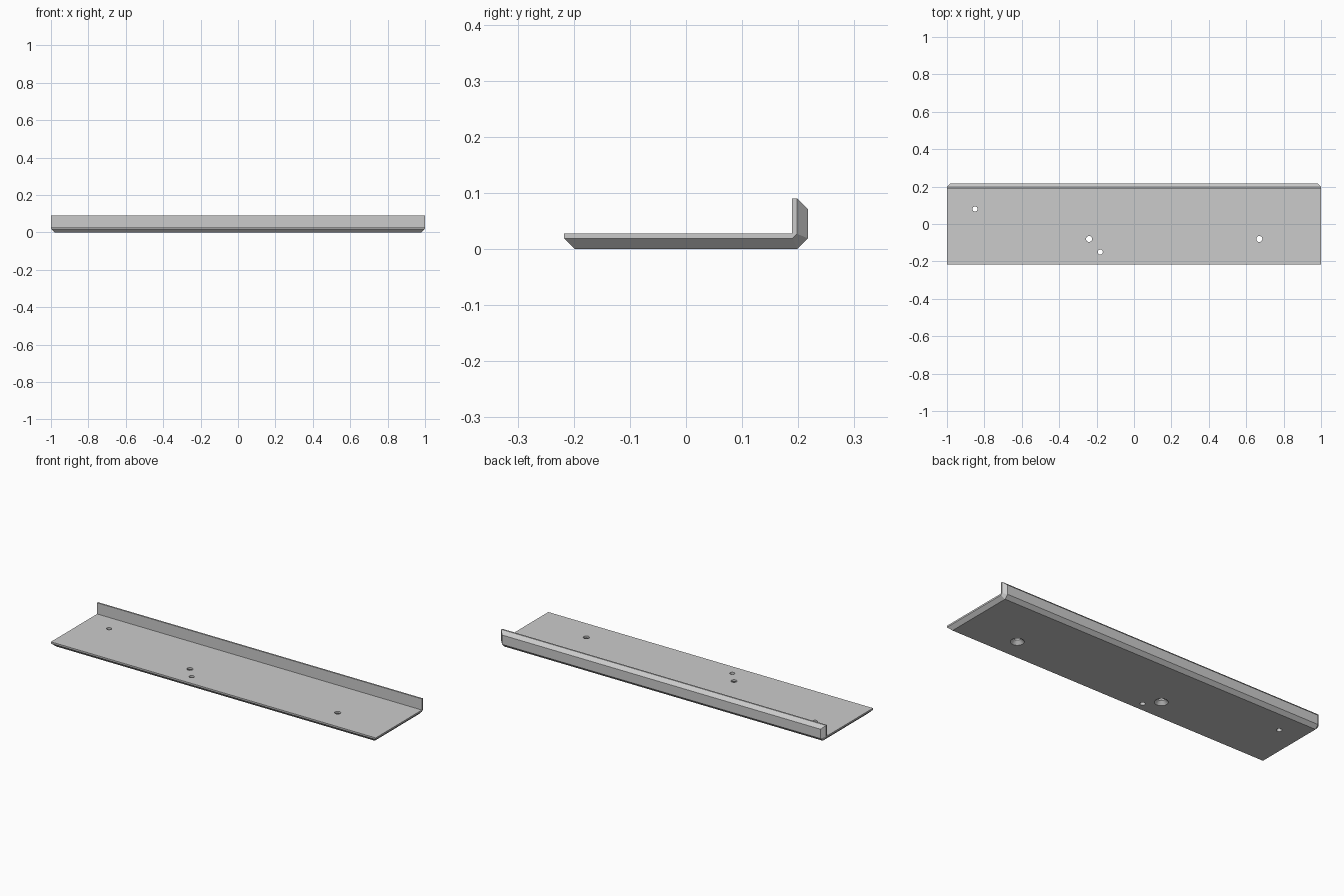
import bpy
import bmesh
from mathutils import Matrix, Vector

cube = bpy.data.objects.get("Cube")
if cube:
    bpy.data.objects.remove(cube, do_unlink=True)

HALF_X, HALF_Y, HEIGHT = 1.0, 0.217, 0.09
THICK, CHAMFER = 0.028, 0.019

grey = bpy.data.materials.new("light grey metal")
grey.use_nodes = True
colour = (0.6, 0.6, 0.6, 1)
grey.diffuse_color = colour
grey.node_tree.nodes["Principled BSDF"].inputs["Base Color"].default_value = colour


def add_object(name, bm):
    bmesh.ops.recalc_face_normals(bm, faces=bm.faces)
    mesh = bpy.data.meshes.new(name)
    bm.to_mesh(mesh)
    bm.free()
    mesh.materials.append(grey)
    obj = bpy.data.objects.new(name, mesh)
    bpy.context.collection.objects.link(obj)
    return obj


def trim(bm, point, normal):
    """Cut away everything beyond a plane and cap the opening."""
    cut = bmesh.ops.bisect_plane(bm, geom=bm.verts[:] + bm.edges[:] + bm.faces[:],
                                 plane_co=point, plane_no=normal, clear_outer=True)
    edges = [e for e in cut["geom_cut"] if isinstance(e, bmesh.types.BMEdge)]
    bmesh.ops.holes_fill(bm, edges=edges, sides=0)


def drill(target, name, places, r_low, r_high, z_low, z_high):
    """Subtract round cutters standing at the given places."""
    bm = bmesh.new()
    for x, y in places:
        bmesh.ops.create_cone(bm, cap_ends=True, segments=32, radius1=r_low,
                              radius2=r_high, depth=z_high - z_low,
                              matrix=Matrix.Translation((x, y, (z_low + z_high) / 2)))
    cutter = add_object(name, bm)
    cutter.hide_render = True
    mod = target.modifiers.new(name, "BOOLEAN")
    mod.operation, mod.solver, mod.object = "DIFFERENCE", "EXACT", cutter
    bpy.context.view_layer.objects.active = target
    bpy.ops.object.modifier_apply(modifier=name)
    bpy.data.objects.remove(cutter, do_unlink=True)


# L-shaped profile with chamfered front, bend and top edges
profile = [
    (-HALF_Y, THICK), (-HALF_Y, CHAMFER), (-HALF_Y + CHAMFER, 0),
    (HALF_Y - CHAMFER, 0), (HALF_Y, CHAMFER), (HALF_Y, HEIGHT - CHAMFER),
    (HALF_Y - CHAMFER, HEIGHT), (HALF_Y - THICK, HEIGHT), (HALF_Y - THICK, THICK),
]
bm = bmesh.new()
end = bm.faces.new([bm.verts.new((-HALF_X, y, z)) for y, z in profile])
body = bmesh.ops.extrude_face_region(bm, geom=[end])
bmesh.ops.translate(bm, vec=(2 * HALF_X, 0, 0),
                    verts=[v for v in body["geom"] if isinstance(v, bmesh.types.BMVert)])

# End chamfers along the underside, the bend and the back
outer_faces = [
    (Vector((0, 0, 0)), Vector((0, 0, -1))),
    (Vector((0, HALF_Y, CHAMFER)), Vector((0, 1, -1)).normalized()),
    (Vector((0, HALF_Y, CHAMFER)), Vector((0, 1, 0))),
]
for side in (-1, 1):
    for point, normal in outer_faces:
        corner = point + Vector((side * (HALF_X - CHAMFER), 0, 0))
        trim(bm, corner, normal + Vector((side, 0, 0)))
plate = add_object("angled_plate", bm)

# Two countersunk screw holes and two small plain holes
screw_holes = [(-0.24, -0.08), (0.67, -0.08)]
small_holes = [(-0.85, 0.08), (-0.18, -0.15)]
drill(plate, "screw_holes", screw_holes, 0.016, 0.016, -0.02, 0.05)
drill(plate, "small_holes", small_holes, 0.0135, 0.0135, -0.02, 0.05)
drill(plate, "countersinks", screw_holes, 0.044, 0.012, -0.01, 0.022)

bpy.ops.object.select_all(action="DESELECT")
plate.select_set(True)
bpy.context.view_layer.objects.active = plate
bpy.ops.object.shade_smooth_by_angle(angle=0.5)
